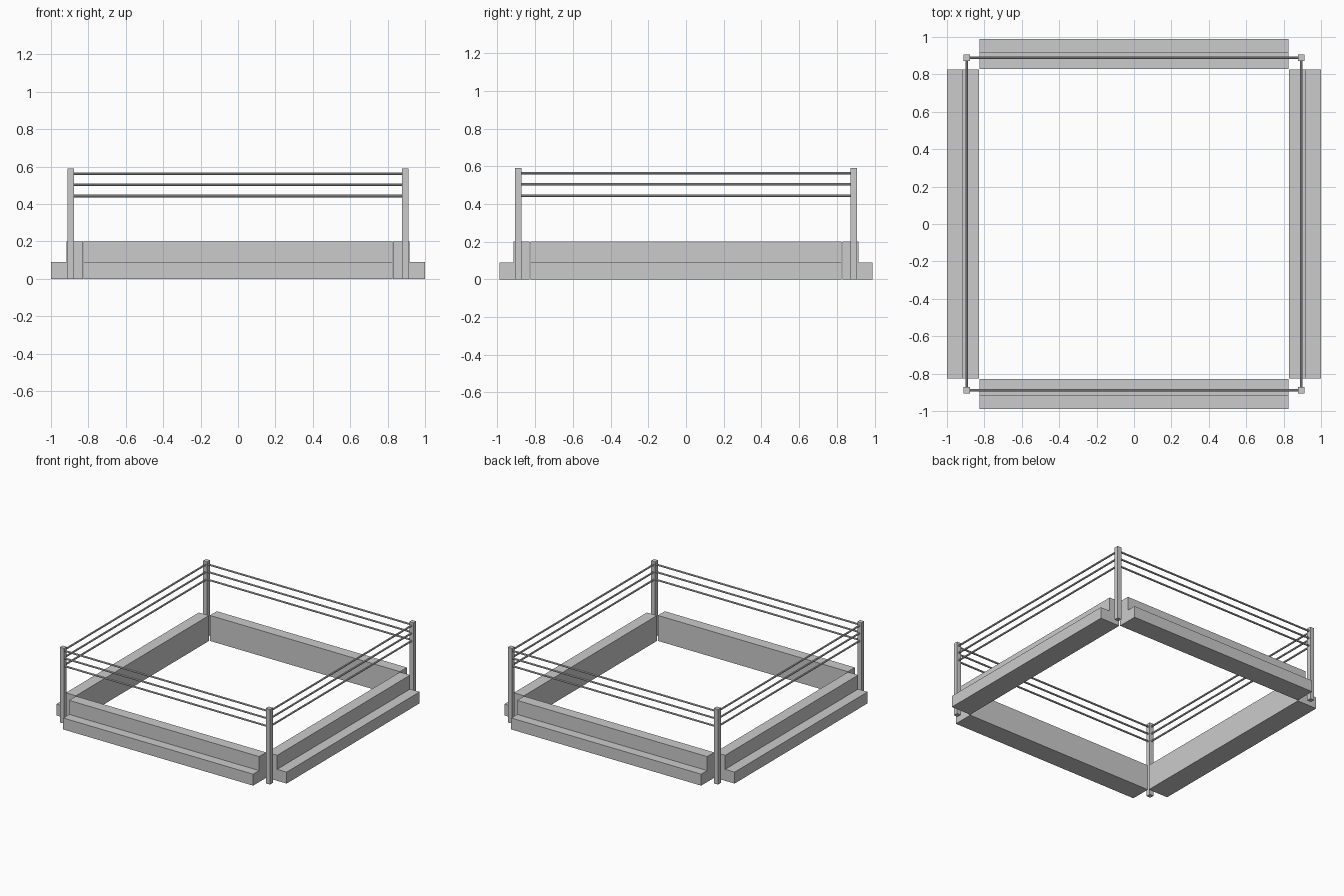
import bpy, bmesh
from math import pi
from mathutils import Matrix

if "Cube" in bpy.data.objects:
    bpy.data.objects.remove(bpy.data.objects["Cube"])

PX, PY, PW, PH = 0.895, 0.889, 0.035, 0.59   # post centre, width, height


def finish(name, bm):
    bmesh.ops.recalc_face_normals(bm, faces=bm.faces)
    me = bpy.data.meshes.new(name)
    bm.to_mesh(me)
    bm.free()
    ob = bpy.data.objects.new(name, me)
    bpy.context.collection.objects.link(ob)
    return ob


def step_wall(name, outer, inner, riser, half_len, angle):
    """L-shaped stepped wall, profile in XZ extruded along Y, turned about Z."""
    profile = [(inner, 0), (outer, 0), (outer, 0.09),
               (riser, 0.09), (riser, 0.2), (inner, 0.2)]
    bm = bmesh.new()
    face = bm.faces.new([bm.verts.new((x, -half_len, z)) for x, z in profile])
    ext = bmesh.ops.extrude_face_region(bm, geom=[face])["geom"]
    bmesh.ops.translate(bm, vec=(0, 2 * half_len, 0),
                        verts=[g for g in ext if isinstance(g, bmesh.types.BMVert)])
    bmesh.ops.rotate(bm, verts=bm.verts, matrix=Matrix.Rotation(angle, 3, 'Z'))
    finish(name, bm)


def post(name, x, y):
    bm = bmesh.new()
    bmesh.ops.create_cube(bm, size=1, matrix=Matrix.Translation((x, y, PH / 2))
                          @ Matrix.Diagonal((PW, PW, PH, 1)))
    finish(name, bm)


def rope(name, loc, length, axis):
    rot = Matrix.Rotation(pi / 2, 4, 'Y' if axis == 'X' else 'X')
    bm = bmesh.new()
    bmesh.ops.create_cone(bm, cap_ends=True, segments=8, radius1=0.007,
                          radius2=0.007, depth=length,
                          matrix=Matrix.Translation(loc) @ rot)
    finish(name, bm)


# Stepped walls on four sides
step_wall("right_step", 1.0, 0.83, 0.918, 0.825, 0)
step_wall("left_step", 1.0, 0.83, 0.918, 0.825, pi)
step_wall("back_step", 0.99, 0.83, 0.916, 0.825, pi / 2)
step_wall("front_step", 0.99, 0.83, 0.916, 0.825, -pi / 2)

# Corner posts
for sx, side in ((-1, "left"), (1, "right")):
    for sy, end in ((-1, "front"), (1, "back")):
        post(f"{end}_{side}_post", sx * PX, sy * PY)

# Three ropes per side, running between the posts
for i, z in enumerate((0.443, 0.504, 0.563)):
    for s, a, b in ((-1, "front", "left"), (1, "back", "right")):
        rope(f"{a}_rope_{i + 1}", (0, s * PY, z), 2 * PX - PW, 'X')
        rope(f"{b}_rope_{i + 1}", (s * PX, 0, z), 2 * PY - PW, 'Y')
